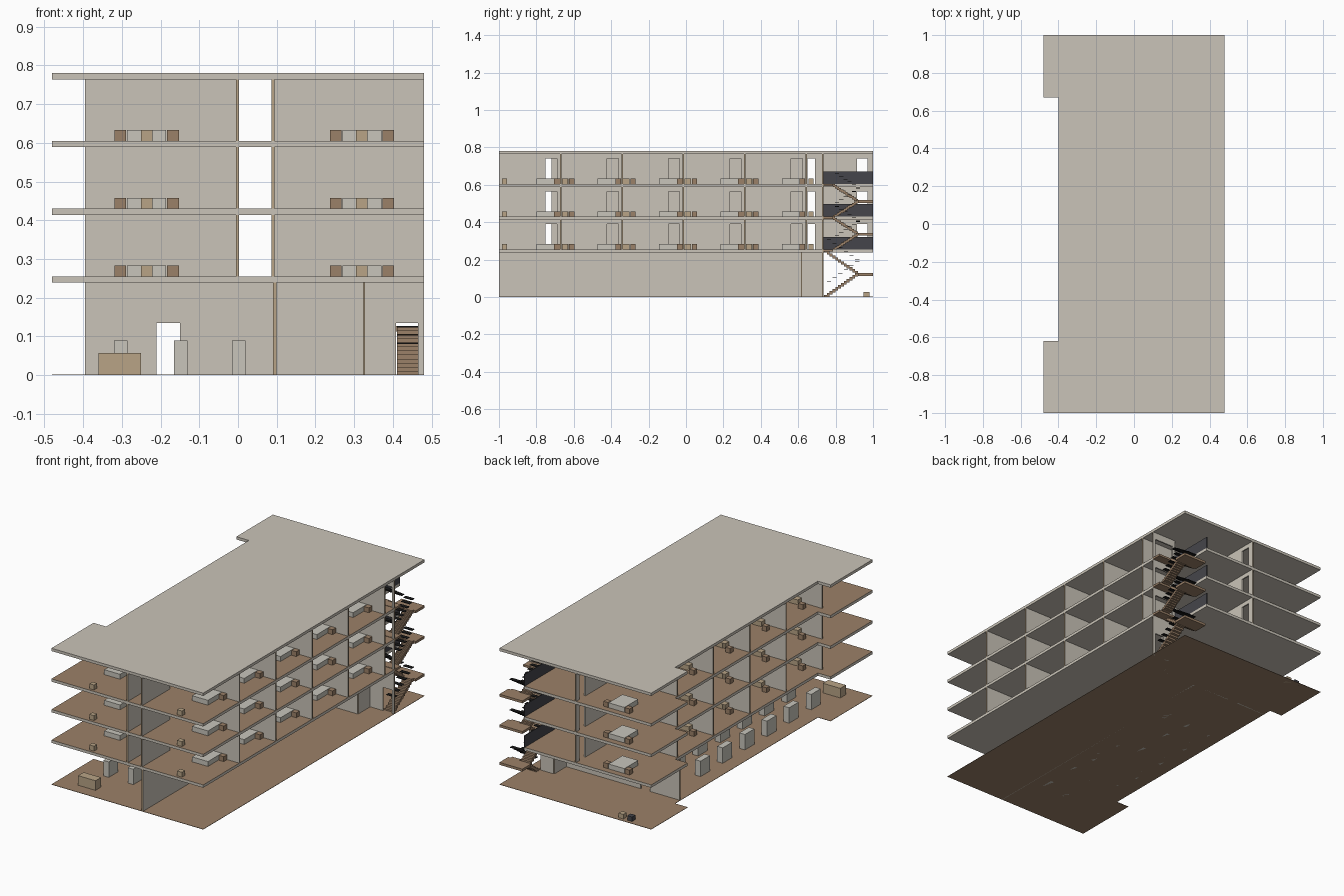
import bpy
import bmesh

old = bpy.data.objects.get("Cube")
if old:
    bpy.data.objects.remove(old)


def material(name, red, green, blue):
    mat = bpy.data.materials.new(name)
    mat.use_nodes = True
    colour = (red, green, blue, 1)
    mat.diffuse_color = colour
    mat.node_tree.nodes["Principled BSDF"].inputs["Base Color"].default_value = colour
    return mat


concrete = material("warm concrete", .59, .55, .48)
wood = material("brown wood", .33, .22, .14)
tan = material("tan wood", .48, .37, .24)
linen = material("light grey", .58, .56, .5)
charcoal = material("charcoal", .06, .06, .07)
black = material("black", .01, .01, .01)


def finish(name, bm, *mats):
    mesh = bpy.data.meshes.new(name)
    bm.to_mesh(mesh)
    bm.free()
    for mat in mats:
        mesh.materials.append(mat)
    obj = bpy.data.objects.new(name, mesh)
    bpy.context.scene.collection.objects.link(obj)
    return obj


def add_box(bm, x0, x1, y0, y1, z0, z1):
    verts = bmesh.ops.create_cube(bm, size=1)["verts"]
    for v in verts:
        v.co.x = x1 if v.co.x > 0 else x0
        v.co.y = y1 if v.co.y > 0 else y0
        v.co.z = z1 if v.co.z > 0 else z0


def boxes(name, mat, items):
    bm = bmesh.new()
    for item in items:
        add_box(bm, *item)
    return finish(name, bm, mat)


def slab(name, outline, z0, z1, top, side):
    """Extruded floor plate with its own colour on the upper face."""
    bm = bmesh.new()
    face = bm.faces.new([bm.verts.new((x, y, z0)) for x, y in outline])
    new = bmesh.ops.extrude_face_region(bm, geom=[face])["geom"]
    for v in new:
        if isinstance(v, bmesh.types.BMVert):
            v.co.z = z1
    bmesh.ops.recalc_face_normals(bm, faces=bm.faces[:])
    for f in bm.faces:
        f.material_index = 1 if f.normal.z > .5 else 0
    return finish(name, bm, side, top)


THICK = .004
DOOR = .135


def wall(name, axis, pos, start, end, z0, z1, doors=()):
    """Thin wall along an axis, with door gaps, lintels and tan ends."""
    bm = bmesh.new()

    def piece(a, b, low):
        across = (pos - THICK, pos + THICK)
        spans = ((a, b) + across) if axis == 0 else (across + (a, b))
        add_box(bm, *spans, low, z1)

    cursor = start
    for a, b in doors:
        if a > cursor:
            piece(cursor, a, z0)
        piece(a, b, z0 + DOOR)
        cursor = b
    piece(cursor, end, z0)
    for f in bm.faces:
        place = f.calc_center_median()[axis]
        at_end = min(abs(place - start), abs(place - end)) < .001
        f.material_index = 1 if at_end and abs(f.normal[axis]) > .9 else 0
    finish(name, bm, concrete, tan)


# Floor plates, the storeys notched for the stairwell
W, INNER, WELL_X, WELL_Y = .48, -.4, .325, .73
notch = [(-W, 1), (-W, .67), (INNER, .67), (INNER, -.62), (-W, -.62), (-W, -1), (W, -1)]
full = notch + [(W, 1)]
open_well = notch + [(W, WELL_Y), (WELL_X, WELL_Y), (WELL_X, 1)]
STOREY, FIRST, PLATE = .175, .255, .016
floors = [FIRST + STOREY * i for i in range(3)]
roof_top = FIRST + STOREY * 3
slab("ground_floor", full, 0, .002, wood, wood)
for n, z in enumerate(floors, 1):
    slab(f"storey_floor_{n}", open_well, z - PLATE, z, wood, concrete)
slab("roof", full, roof_top - PLATE, roof_top, concrete, concrete)

# Ground storey walls
low_top = FIRST - PLATE
wall("ground_long_wall", 1, .095, -1, .62, 0, low_top)
wall("ground_cross_wall", 0, .62, -.395, .324, 0, low_top, [(-.21, -.15)])
wall("ground_stair_side_wall", 1, .324, .62, WELL_Y, 0, low_top)
wall("ground_stair_wall", 0, WELL_Y, .324, W, 0, low_top, [(.408, .465)])

# Ground storey furniture
boxes("reception_desk", tan, [(-.36, -.25, -.93, -.88, 0, .057)])
boxes("lobby_blocks", linen,
      [(x, x + .035, y / 10 - .76, y / 10 - .675, 0, .09)
       for x in (-.32, -.165, -.015) for y in range(0, 12, 2)])
boxes("tan_crate", tan, [(-.29, -.26, .95, .98, 0, .028)])
boxes("dark_crate", charcoal, [(-.345, -.315, .95, .98, 0, .028)])

# Upper storeys: corridor walls, room dividers, stairwell wall and parapet
BAY = .328
dividers = [-.67 + BAY * i for i in range(5)]
right_doors = [(d - .08, d - .02) for d in dividers]
left_doors = [(-.78, -.72)] + [(d + .02, d + .08) for d in dividers[:4]]
left_doors += [(.65, .69), (.915, .97)]
for n, z in enumerate(floors, 1):
    top = z + STOREY - PLATE
    wall(f"left_corridor_wall_{n}", 1, -.001, -1, 1, z, top, left_doors)
    wall(f"right_corridor_wall_{n}", 1, .09, -1, dividers[-1], z, top, right_doors)
    for k, d in enumerate(dividers, 1):
        wall(f"left_divider_{n}_{k}", 0, d, -.395, -.005, z, top)
        wall(f"right_divider_{n}_{k}", 0, d, .094, W, z, top)
    wall(f"stair_wall_{n}", 0, WELL_Y, WELL_X, W, z - PLATE, top, [(.345, .465)])
    boxes(f"parapet_{n}", charcoal,
          [(WELL_X - .004, WELL_X, WELL_Y, 1, z, z + .067)])

# Room furniture: bed, bedside tables, low bench and a seating group
for n, z in enumerate(floors, 1):
    beds, tables, benches, seats = [], [], [], []
    h = z + .028
    for cx in (-.236, .32):
        for k, d in enumerate(dividers + [dividers[-1] + BAY]):
            if k == 5 and cx > 0:
                continue
            head = d - .005
            beds.append((cx - .05, cx + .05, head - .125, head, z, h))
            for s in (-.068, .068):
                tables.append((cx + s - .015, cx + s + .015, head - .03, head, z, h))
            benches.append((cx - .015, cx + .015, head - .31, head - .282, z, h))
            if k < 5 and k > 0:
                back = d - BAY
                tables.append((cx + .055, cx + .085, back + .045, back + .073, z, h))
                tables.append((cx - .085, cx - .055, back + .045, back + .073, z, h))
                seats.append((cx - .03, cx + .03, back + .006, back + .04, z, h))
    boxes(f"beds_{n}", linen, beds)
    boxes(f"bedside_tables_{n}", wood, tables)
    boxes(f"benches_{n}", tan, benches)
    boxes(f"seats_{n}", tan, seats)

# Folded stairs with landings and floating dark handrail slats
LAND = .92
STEPS = 12
OUTER, INNER_FLIGHT = (.41, .465), (.34, .4)
levels = [0] + floors
for n in range(3):
    z0, z1 = levels[n], levels[n + 1]
    foot = .738 if n == 0 else .785
    run = (LAND - foot) / STEPS
    rise = (z1 - z0) / 2 / STEPS
    middle = (z0 + z1) / 2
    steps, slats = [], []
    for i in range(STEPS):
        y = foot + run * i
        up = z0 + rise * (i + 1)
        down = z1 - rise * i
        steps.append((*OUTER, y, y + run, max(up - .018, z0), up))
        steps.append((*INNER_FLIGHT, y, y + run, down - .018, down))
        if i % 2:
            slats.append((*OUTER, y, y + .022, up + .06, up + .063))
            slats.append((*INNER_FLIGHT, y, y + .022, down + .06, down + .063))
    steps.append((.335, W, LAND, 1, middle - .014, middle))
    if n:
        steps.append((WELL_X, W, WELL_Y + .004, foot, z0 - .012, z0))
    boxes(f"stair_flight_{n + 1}", wood, steps)
    boxes(f"handrail_slats_{n + 1}", black, slats)
boxes("top_stair_landing", wood,
      [(WELL_X, W, WELL_Y + .004, .785, floors[2] - .012, floors[2])])
